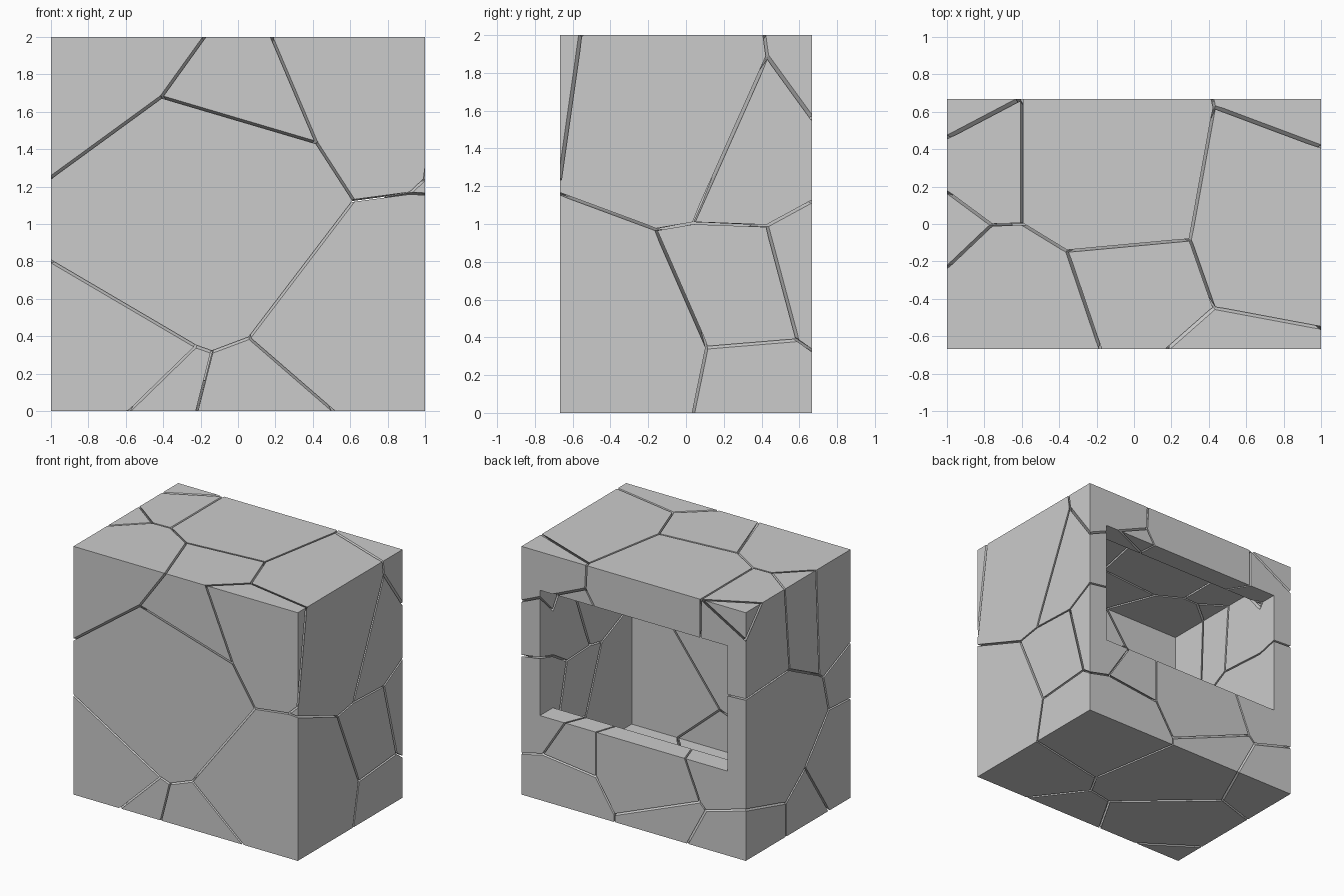
import bpy, bmesh
from mathutils import Vector

if "Cube" in bpy.data.objects:
    bpy.data.objects.remove(bpy.data.objects["Cube"])

HALF = Vector((1.0, 0.667, 1.0))     # outer half sizes of the block
WALL = 0.165                         # wall thickness of the hollow room
GAP = 0.012                          # width of the fracture gaps
D = HALF.y


def make_object(name, bm, helper=False):
    bmesh.ops.recalc_face_normals(bm, faces=bm.faces)
    mesh = bpy.data.meshes.new(name)
    bm.to_mesh(mesh)
    bm.free()
    obj = bpy.data.objects.new(name, mesh)
    bpy.context.collection.objects.link(obj)
    obj.hide_render = helper
    if helper:
        obj.display_type = 'WIRE'
    return obj


def extrude_profile(name, profile, half_width, helper=False):
    """Extrude a (y, z) outline along x."""
    bm = bmesh.new()
    face = bm.faces.new([bm.verts.new((-half_width, y, z)) for y, z in profile])
    out = bmesh.ops.extrude_face_region(bm, geom=[face])
    moved = [g for g in out['geom'] if isinstance(g, bmesh.types.BMVert)]
    bmesh.ops.translate(bm, verts=moved, vec=(2 * half_width, 0, 0))
    return make_object(name, bm, helper)


# Outer block, and the room with its full-width window in the back wall
block = extrude_profile("fractured_room", [(-D, 0), (D, 0), (D, 2), (-D, 2)], 1)
inner = D - WALL
room = extrude_profile("room_cutter", [
    (-inner, WALL), (inner, WALL), (inner, 0.68), (0.75, 0.68),
    (0.75, 1.69), (inner, 1.69), (inner, 2 - WALL), (-inner, 2 - WALL)],
    1 - WALL, helper=True)

# Fracture gaps: each crack segment is a thin slab through the wall
cracks = bmesh.new()
slab_count = 0


def to_depth(p, d):
    """Move a surface point in or out with the scaled block."""
    q = p - Vector((0, 0, 1))
    return Vector([c * (h + d) / h for c, h in zip(q, HALF)]) + Vector((0, 0, 1))


def slab(a, b):
    global slab_count
    slab_count += 1
    lift = 0.02 + 0.0003 * slab_count        # keeps slab ends from coinciding
    along = (b - a).normalized()
    mid = (a + b) / 2
    side = along.cross(to_depth(mid, 0.1) - mid).normalized() * GAP / 2
    verts = []
    for p, s in ((a, -1), (b, 1)):
        for d in (lift, -WALL - lift):
            q = to_depth(p, d) + along * s * GAP / 2
            verts += [cracks.verts.new(q + side), cracks.verts.new(q - side)]
    bmesh.ops.convex_hull(cracks, input=verts)


def crack_wall(place, paths):
    for path in paths:
        pts = [Vector(place(*p)) for p in path]
        for a, b in zip(pts, pts[1:]):
            slab(a, b)


# Front wall (x, z)
A, B, C = (-.41, 1.68), (.42, 1.435), (.62, 1.125)
E, F, G, H = (.06, .39), (-.14, .315), (-.225, .345), (.92, 1.165)
crack_wall(lambda x, z: (x, -D, z), [
    [(-1, 1.25), A, (-.18, 2)], [A, B, (.18, 2)],
    [B, C, H, (1, 1.16)], [H, (1, 1.24)],
    [C, E, (.51, 0)], [E, F, (-.22, 0)],
    [F, G, (-1, .8)], [G, (-.58, 0)]])

# Right wall (y, z)
A, B, C = (-.16, .97), (.04, 1.005), (.43, .99)
E, F, G = (.59, .385), (.11, .345), (.43, 1.89)
crack_wall(lambda y, z: (1, y, z), [
    [(-D, 1.16), A, B, G, (.415, 2)], [G, (D, 1.56)],
    [B, C, (D, 1.12)], [C, E, F, (.04, 0)],
    [E, (D, .33)], [F, A], [(-.56, 2), (-D, 1.24)]])

# Roof (x, y)
A, B, C = (-.6, 0), (-.76, -.005), (-.36, -.145)
E, F, G = (.3, -.085), (.43, -.45), (.43, .625)
crack_wall(lambda x, y: (x, y, 2), [
    [(-.6, D), A, B, (-1, .17)], [B, (-1, -.23)],
    [A, C, (-.18, -D)], [C, E, G, (.42, D)],
    [G, (1, .415)], [E, F, (.18, -D)],
    [F, (1, -.555)], [(-.61, D), (-1, .465)]])

# Left wall (y, z)
A, B, C = (.11, 1.33), (-.27, 1.14), (-.32, 1.1)
E, F, G = (-.39, .815), (-.09, .46), (.155, .27)
crack_wall(lambda y, z: (-1, y, z), [
    [(.465, 2), (D, 1.78)], [(.17, 2), A, (D, 1.3)],
    [A, B, (-.23, 2)], [B, C, (-D, 1.25)],
    [C, E, (-D, .8)], [E, F, (-.39, 0)],
    [F, G, (.155, 0)], [G, (D, .41)]])

# Back wall (x, z), running into the window
A, B, C = (.43, 1.81), (.81, .375), (.335, .32)
E, F, G = (.17, .06), (-.59, .365), (-.645, .31)
crack_wall(lambda x, z: (x, D, z), [
    [(.42, 2), A, (1, 1.56)], [A, (.33, 1.65)],
    [(-.6, 2), (-.6, 1.65)], [(-.61, 2), (-1, 1.78)],
    [(-.8, 1.29), (-1, 1.3)], [(1, 1.12), (.8, 1.15)],
    [(1, .33), B, (.6, .7)], [B, C, (.335, .7)],
    [C, E, (.17, 0)], [E, F, (-.45, .7)],
    [F, G, (-.48, 0)], [G, (-1, .41)]])

# Floor (x, y)
A, B, C, E = (.3, -.1), (.2, -.27), (-.01, -.31), (-.665, .26)
crack_wall(lambda x, y: (x, y, 0), [
    [(1, .04), A, (.17, D)], [A, B, (.51, -D)],
    [B, C, (-.22, -D)], [C, E, (-.48, D)],
    [E, (-1, .155)], [(-.58, -D), (-1, -.39)]])

crack_cutter = make_object("crack_cutter", cracks, helper=True)

# Hollow the block, then split it along the cracks
for cutter, overlap in ((room, False), (crack_cutter, True)):
    mod = block.modifiers.new(cutter.name, 'BOOLEAN')
    mod.operation = 'DIFFERENCE'
    mod.solver = 'EXACT'
    mod.use_self = overlap
    mod.object = cutter
